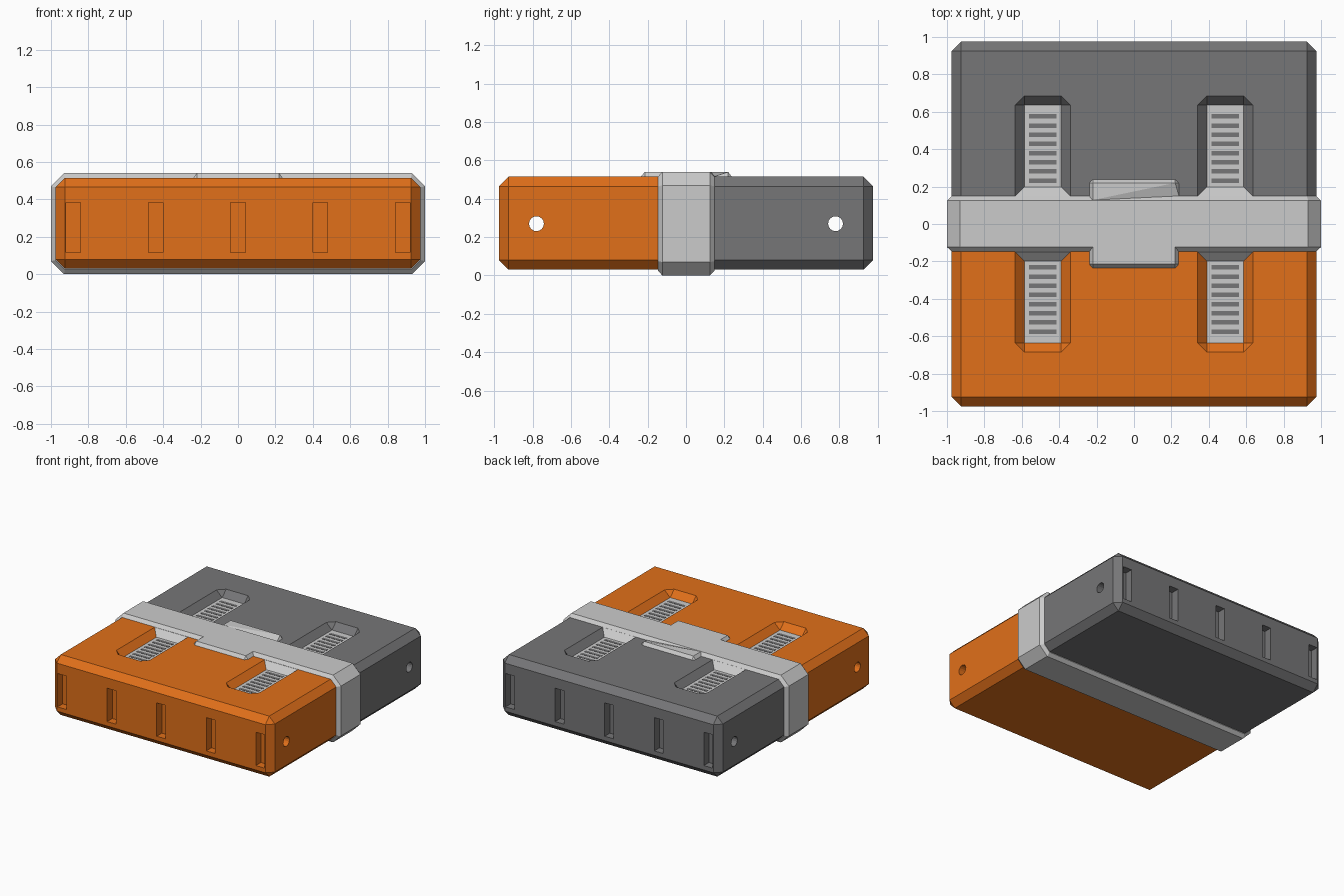
import bpy, bmesh
from math import cos, sin, pi

if "Cube" in bpy.data.objects:
    bpy.data.objects.remove(bpy.data.objects["Cube"])


def material(name, rgb):
    m = bpy.data.materials.new(name)
    m.diffuse_color = (*rgb, 1)
    m.use_nodes = True
    m.node_tree.nodes["Principled BSDF"].inputs["Base Color"].default_value = m.diffuse_color
    return m


ORANGE = material("orange", (0.75, 0.16, 0.01))
DARK = material("dark_grey", (0.18, 0.18, 0.185))


def hulls(name, groups, mat=None):
    """One object made of a convex solid per point group."""
    bm = bmesh.new()
    for pts in groups:
        verts = [bm.verts.new(p) for p in pts]
        bmesh.ops.convex_hull(bm, input=verts)
    bmesh.ops.dissolve_limit(bm, angle_limit=0.01, verts=bm.verts[:], edges=bm.edges[:])
    bmesh.ops.recalc_face_normals(bm, faces=bm.faces[:])
    me = bpy.data.meshes.new(name)
    bm.to_mesh(me)
    bm.free()
    ob = bpy.data.objects.new(name, me)
    bpy.context.collection.objects.link(ob)
    if mat:
        me.materials.append(mat)
    return ob


def box(x0, x1, y0, y1, z0, z1):
    return [(x, y, z) for x in (x0, x1) for y in (y0, y1) for z in (z0, z1)]


def octagon(y, hx, z0, z1, c):
    return [p for s in (1, -1) for p in (
        (s * hx, y, z0 + c), (s * hx, y, z1 - c),
        (s * (hx - c), y, z0), (s * (hx - c), y, z1))]


TOP, FLOOR, BEV = 0.515, 0.465, 0.05


def recess(cx, s):
    """Sloped pocket that opens toward the strap."""
    pts = [(cx + x, s * y, FLOOR) for x in (-0.0975, 0.0975) for y in (0.08, 0.635)]
    for z in (TOP, 0.6):
        for k in (-1, 1):
            pts += [(cx + k * x, s * y, z) for x, y in
                    ((0.0975, 0.685), (0.1475, 0.635), (0.1475, 0.08))]
    return pts


for s, label, mat in ((-1, "front", ORANGE), (1, "back", DARK)):
    # Chamfered half of the case
    half = hulls(label + "_half", [box(-0.975, 0.975, 0, s * 0.975, 0.03, TOP)], mat)
    bev = half.modifiers.new("chamfer", 'BEVEL')
    bev.width, bev.segments = BEV, 1

    # End slots, side-to-side pin hole and top pockets
    cuts = [box(x - 0.039, x + 0.039, s * 0.91, s * 1.1, 0.115, 0.383)
            for x in (-0.88, -0.44, 0, 0.44, 0.88)]
    cuts.append([(x, s * 0.78 + 0.039 * cos(a * pi / 8), 0.27 + 0.039 * sin(a * pi / 8))
                 for x in (-1.1, 1.1) for a in range(16)])
    cuts += [recess(cx, s) for cx in (-0.4875, 0.4875)]
    cutter = hulls(label + "_cutter", cuts)
    cutter.hide_render = True
    cut = half.modifiers.new("cut", 'BOOLEAN')
    cut.operation, cut.solver, cut.object = 'DIFFERENCE', 'EXACT', cutter
    dg = bpy.context.evaluated_depsgraph_get()
    mesh = bpy.data.meshes.new_from_object(half.evaluated_get(dg))
    half.modifiers.clear()
    half.data = mesh
    bpy.data.objects.remove(cutter)

    # Vent plates with sloped roots joining the strap, and their dark slits
    plates, slits = [], []
    for cx in (-0.4875, 0.4875):
        plates.append(box(cx - 0.0975, cx + 0.0975, s * 0.1, s * 0.635, 0.45, FLOOR + 0.002))
        plates.append([(cx + k * w, s * y, z) for k in (-1, 1) for w, y, z in
                       ((0.1475, 0.15, TOP), (0.0975, 0.2, FLOOR), (0.0975, 0.1, FLOOR),
                        (0.1475, 0.1, TOP))])
        for i in range(8):
            y = 0.232 + i * 0.049
            slits.append(box(cx - 0.073, cx + 0.073, s * (y - 0.012), s * (y + 0.012),
                             0.455, FLOOR + 0.004))
    hulls(label + "_vent_plates", plates)
    hulls(label + "_vent_slits", slits, DARK)

# Raised strap around the middle
hulls("centre_strap", [octagon(-0.147, 0.975, 0.025, TOP, BEV)
                       + octagon(-0.123, 1, 0, 0.54, 0.07)
                       + octagon(0.125, 1, 0, 0.54, 0.07)
                       + octagon(0.149, 0.975, 0.025, TOP, BEV)])

# Front tab of the strap
hulls("front_tab", [[(k * x, y, z) for k in (-1, 1) for x, y, z in (
    (0.22, 0, 0.54), (0.22, -0.215, 0.54), (0.243, 0, 0.51),
    (0.243, -0.215, 0.51), (0.22, -0.24, 0.51))]])

# Back tab, with its inner corner sunk below the strap
hulls("back_tab", [[(-0.22, 0.128, 0.54), (-0.22, 0.22, 0.54), (0.22, 0.22, 0.54),
                    (0.24, 0.15, 0.517), (-0.243, 0.128, 0.51), (-0.243, 0.22, 0.51),
                    (-0.22, 0.243, 0.51), (0.22, 0.243, 0.51), (0.243, 0.22, 0.51),
                    (0.24, 0.15, 0.51)]])
